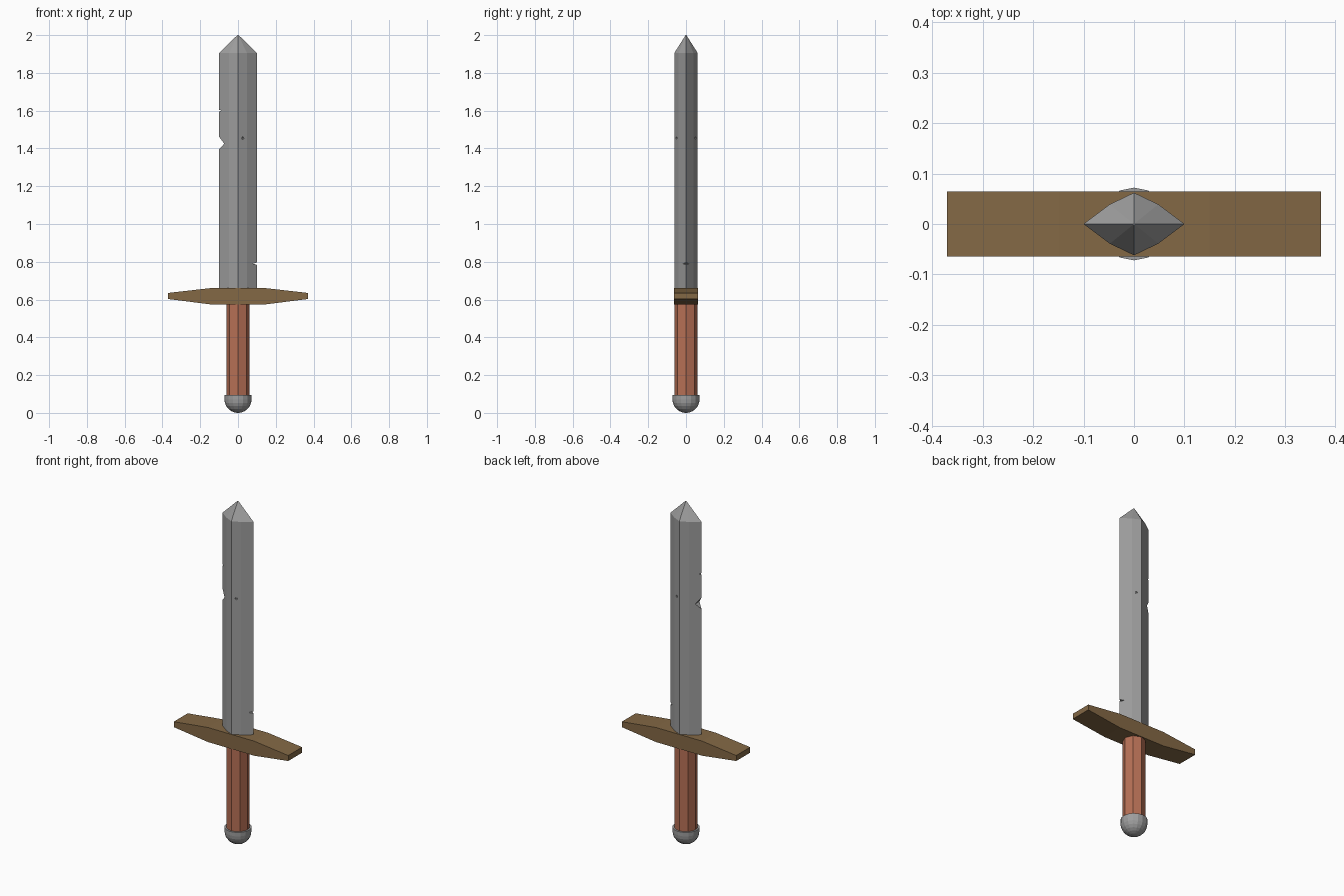
import bpy, bmesh, math

cube = bpy.data.objects.get("Cube")
if cube:
    bpy.data.objects.remove(cube, do_unlink=True)


def material(name, color):
    m = bpy.data.materials.new(name)
    m.use_nodes = True
    m.diffuse_color = (*color, 1)
    m.node_tree.nodes["Principled BSDF"].inputs["Base Color"].default_value = (*color, 1)
    return m


steel = material("steel grey", (0.34, 0.34, 0.34))
brown = material("guard brown", (0.23, 0.14, 0.06))
leather = material("grip red brown", (0.47, 0.16, 0.09))


def add(name, bm, mat=None):
    bmesh.ops.recalc_face_normals(bm, faces=bm.faces)
    mesh = bpy.data.meshes.new(name)
    bm.to_mesh(mesh)
    bm.free()
    if mat:
        mesh.materials.append(mat)
    ob = bpy.data.objects.new(name, mesh)
    bpy.context.collection.objects.link(ob)
    return ob


def loft(rings):
    """Skin closed rings of points and cap both ends."""
    bm = bmesh.new()
    loops = [[bm.verts.new(p) for p in ring] for ring in rings]
    n = len(loops[0])
    for a, b in zip(loops, loops[1:]):
        for i in range(n):
            j = (i + 1) % n
            bm.faces.new((a[i], a[j], b[j], b[i]))
    bm.faces.new(loops[0])
    bm.faces.new(loops[-1])
    return bm


def circle(r, z, n):
    return [(r * math.cos(math.tau * i / n), r * math.sin(math.tau * i / n), z) for i in range(n)]


# Blade: faceted diamond section drawn in to a point
quarter = [(0.1, 0), (0.048, 0.039), (0, 0.062)]
half = quarter + [(-x, y) for x, y in quarter[1::-1]]
section = half + [(x, -y) for x, y in half[-2:0:-1]]
blade = add("blade", loft([[(x * s, y * s, z) for x, y in section]
                           for z, s in ((0.65, 1), (1.905, 1), (2, 0.03))]), steel)


# Battle damage: wedges cut from both edges and small chips in the faces
def wedge(x, tip, z, low, high):
    """Triangular prism along y, pointing inward to the tip."""
    out = x * 1.2
    k = (out - tip) / (x - tip)
    tri = [(tip, z), (out, z - low * k), (out, z + high * k)]
    return loft([[(a, y, b) for a, b in tri] for y in (-0.1, 0.1)])


def chip(x, y, z, r):
    bm = bmesh.new()
    bmesh.ops.create_icosphere(bm, subdivisions=1, radius=r)
    bmesh.ops.translate(bm, verts=bm.verts, vec=(x, y, z))
    return bm


cuts = [wedge(-0.1, -0.073, 1.425, 0.03, 0.037),
        wedge(0.1, 0.078, 0.79, 0.006, 0.006),
        wedge(-0.1, -0.088, 1.6, 0.005, 0.005),
        chip(0.025, -0.051, 1.455, 0.008),
        chip(0.025, 0.051, 1.455, 0.008)]
for bm in cuts:
    cutter = add("notch_cutter", bm)
    cutter.hide_render = True
    mod = blade.modifiers.new("notch", "BOOLEAN")
    mod.operation, mod.solver, mod.object = "DIFFERENCE", "EXACT", cutter
    bpy.context.view_layer.objects.active = blade
    bpy.ops.object.modifier_apply(modifier=mod.name)
    bpy.data.objects.remove(cutter, do_unlink=True)

# Crossguard: tapered bar
right = [(0.15, 0.66), (0.37, 0.635), (0.37, 0.603), (0.15, 0.575)]
outline = right + [(-x, z) for x, z in right[::-1]]
add("crossguard", loft([[(x, y, z) for x, z in outline] for y in (-0.064, 0.064)]), brown)

# Grip: eight sided handle
add("grip", loft([circle(0.062, z, 8) for z in (0.07, 0.6)]), leather)

# Pommel: rounded cup below the grip
profile = [(0.072 * math.sin(a), 0.072 - 0.072 * math.cos(a))
           for a in (math.pi / 2 * i / 6 for i in range(1, 7))]
profile = [(0.004, 0)] + profile + [(0.072, 0.095), (0.062, 0.095), (0.058, 0.08)]
add("pommel", loft([circle(r, z, 16) for r, z in profile]), steel)
